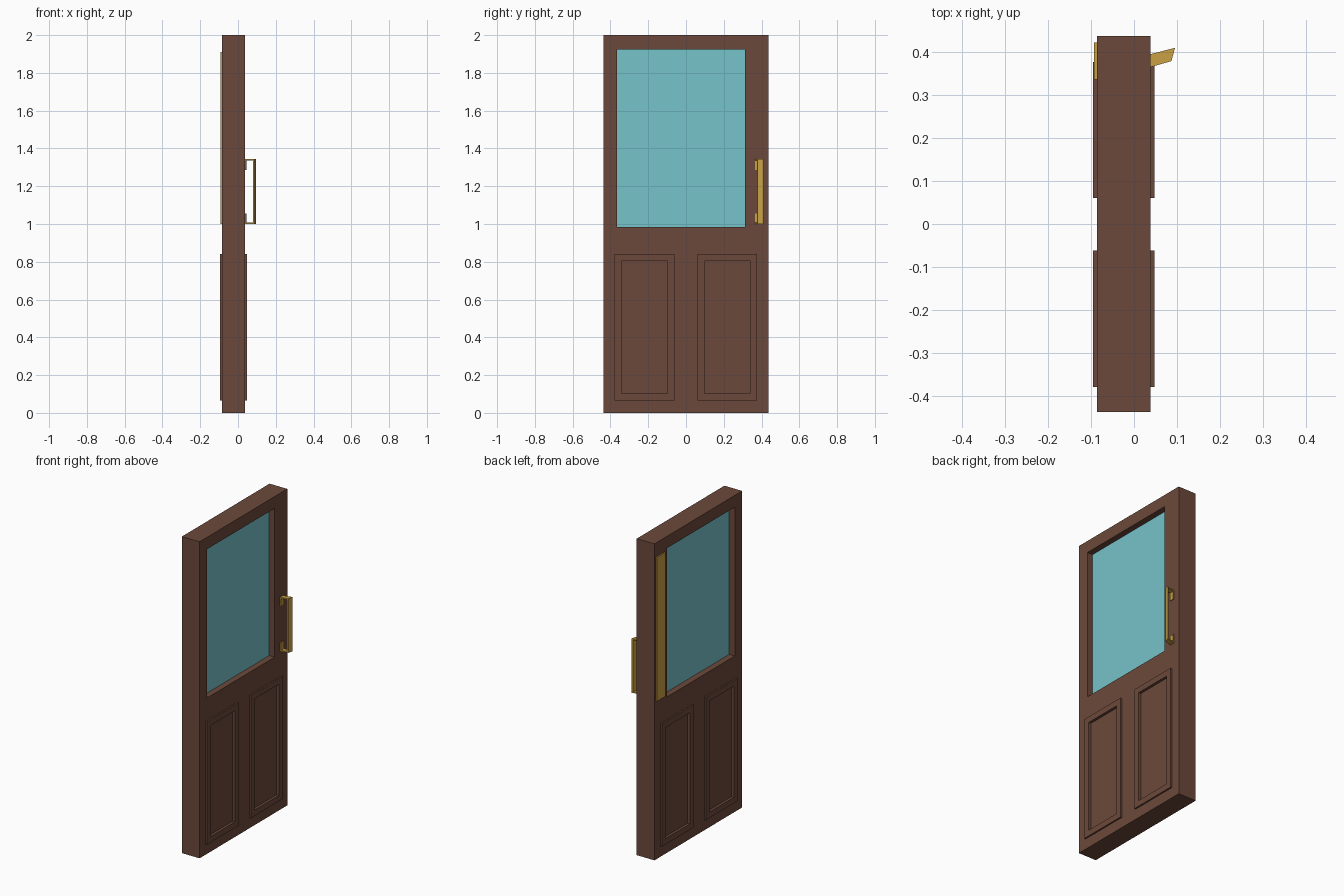
import bpy, bmesh

if "Cube" in bpy.data.objects:
    bpy.data.objects.remove(bpy.data.objects["Cube"])

X0, X1 = -0.086, 0.038          # door faces
RAISE, SINK = 0.0095, 0.007     # moulding height, panel recess


def material(name, r, g, b):
    m = bpy.data.materials.new(name)
    m.diffuse_color = [(c / 255) ** 2.2 for c in (r, g, b)] + [1]
    m.use_nodes = True
    m.node_tree.nodes["Principled BSDF"].inputs["Base Color"].default_value = m.diffuse_color
    return m


wood = material("wood", 107, 74, 61)
glass = material("glass", 117, 194, 201)
brass = material("brass", 201, 160, 70)


def make(name, bm, mat=None):
    bmesh.ops.recalc_face_normals(bm, faces=bm.faces)
    me = bpy.data.meshes.new(name)
    bm.to_mesh(me)
    bm.free()
    ob = bpy.data.objects.new(name, me)
    bpy.context.collection.objects.link(ob)
    if mat:
        me.materials.append(mat)
    return ob


def add_box(bm, x, y, z):
    vs = bmesh.ops.create_cube(bm, size=1)["verts"]
    for v in vs:
        v.co = [lo + (c + 0.5) * (hi - lo) for c, (lo, hi) in zip(v.co, (x, y, z))]


def box(name, x, y, z, mat):
    bm = bmesh.new()
    add_box(bm, x, y, z)
    return make(name, bm, mat)


def ring(name, x, y, z, w, mat):
    """Rectangular moulding of width w lying on the yz plane."""
    bm = bmesh.new()
    loops = []
    for xx in x:
        for d in (0, w):
            a, b, c, e = y[0] + d, y[1] - d, z[0] + d, z[1] - d
            loops.append([bm.verts.new((xx, *p)) for p in ((a, c), (b, c), (b, e), (a, e))])
    for i, j in ((0, 1), (1, 3), (3, 2), (2, 0)):
        for k in range(4):
            n = (k + 1) % 4
            bm.faces.new((loops[i][k], loops[i][n], loops[j][n], loops[j][k]))
    return make(name, bm, mat)


# Door leaf with window opening and panel recesses
WIN_Y, WIN_Z = (-0.364, 0.312), (0.985, 1.925)
PANELS = {"left": (-0.379, -0.062), "right": (0.06, 0.377)}
PAN_Z, PAN_W = (0.066, 0.842), 0.037
leaf = box("door_leaf", (X0, X1), (-0.438, 0.438), (0, 2), wood)
bm = bmesh.new()
add_box(bm, (-0.3, 0.3), WIN_Y, WIN_Z)
for y in PANELS.values():
    iy = (y[0] + PAN_W, y[1] - PAN_W)
    iz = (PAN_Z[0] + PAN_W, PAN_Z[1] - PAN_W)
    add_box(bm, (X1 - SINK, 0.3), iy, iz)
    add_box(bm, (-0.3, X0 + SINK), iy, iz)
cutter = make("cutter", bm)
cutter.hide_render = True
mod = leaf.modifiers.new("openings", "BOOLEAN")
mod.object, mod.operation, mod.solver = cutter, "DIFFERENCE", "EXACT"
bpy.context.view_layer.objects.active = leaf
bpy.ops.object.modifier_apply(modifier=mod.name)
bpy.data.objects.remove(cutter)

# Raised panel mouldings on both faces
for side, y in PANELS.items():
    ring(f"outer_moulding_{side}", (X1, X1 + RAISE), y, PAN_Z, PAN_W, wood)
    ring(f"inner_moulding_{side}", (X0 - RAISE, X0), y, PAN_Z, PAN_W, wood)

# Window pane
box("window_pane", (-0.047, 0.0), WIN_Y, WIN_Z, glass)

# Push plate on the back
box("push_plate", (X0 - 0.007, X0), (0.336, 0.422), (1.0, 1.91), brass)

# Slanted pull handle: C profile (outward fraction, height) swept across its width
profile = [(0, 1.343), (1, 1.343), (1, 1.0), (0, 1.0), (0, 1.055), (0.1, 1.055),
           (0.1, 1.008), (0.84, 1.008), (0.84, 1.335), (0.1, 1.335), (0.1, 1.285), (0, 1.285)]
edges = [((X1, 0.365), (0.087, 0.379)), ((X1, 0.395), (0.0955, 0.410))]
bm = bmesh.new()
sides = [[bm.verts.new((a[0] + s * (b[0] - a[0]), a[1] + s * (b[1] - a[1]), z))
          for s, z in profile] for a, b in edges]
for s in sides:
    bm.faces.new(s)
for k in range(len(profile)):
    n = (k + 1) % len(profile)
    bm.faces.new((sides[0][k], sides[0][n], sides[1][n], sides[1][k]))
make("pull_handle", bm, brass)
